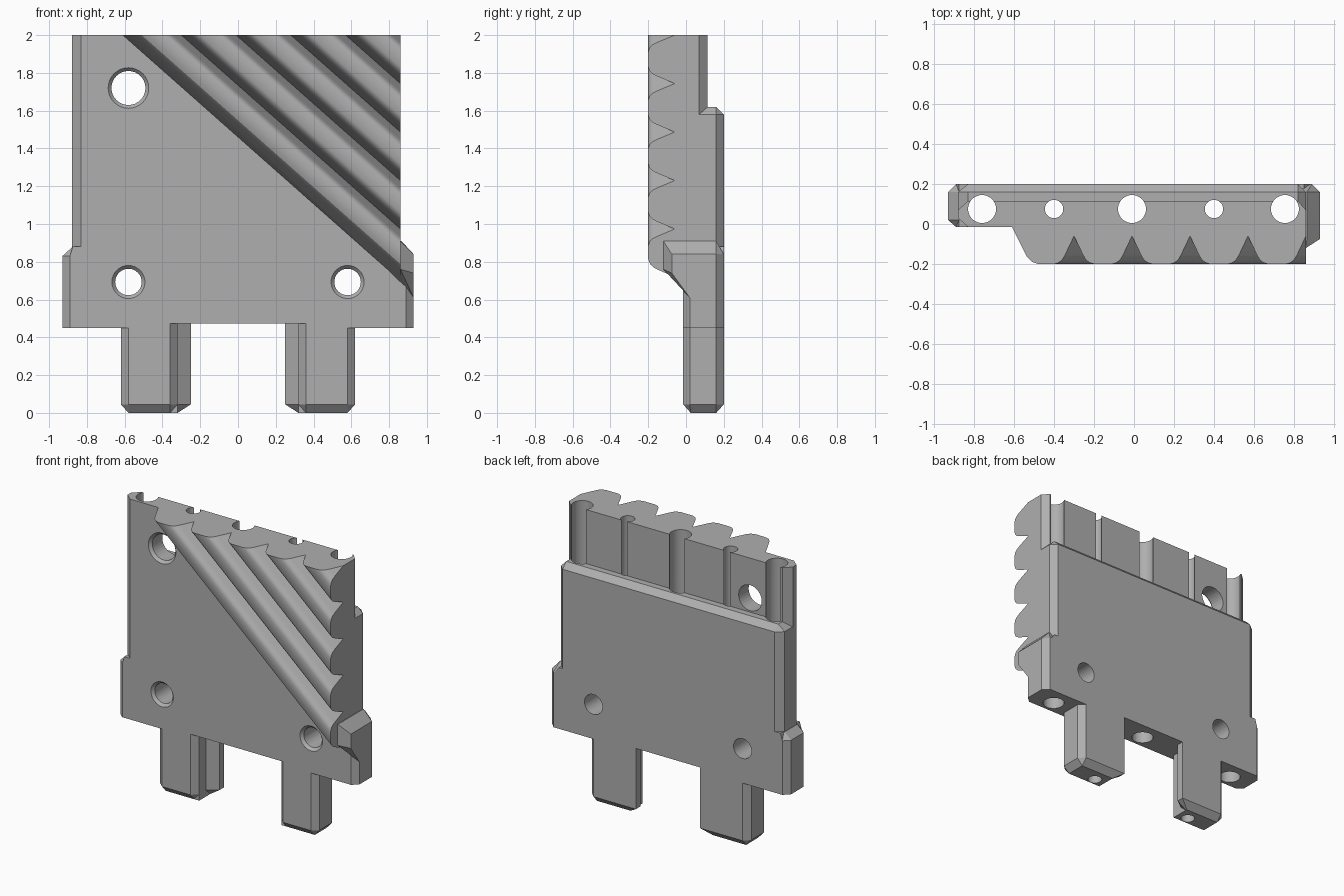
import bpy, bmesh, math
from mathutils import Vector

if "Cube" in bpy.data.objects:
    bpy.data.objects.remove(bpy.data.objects["Cube"], do_unlink=True)

grey = bpy.data.materials.new("mid_grey")
grey.use_nodes = True
colour = (0.43, 0.43, 0.43, 1)
grey.diffuse_color = colour
grey.node_tree.nodes["Principled BSDF"].inputs["Base Color"].default_value = colour


def finish(bm, name):
    bmesh.ops.remove_doubles(bm, verts=bm.verts, dist=0.0005)
    bmesh.ops.triangulate(bm, faces=bm.faces)
    bmesh.ops.recalc_face_normals(bm, faces=bm.faces)
    mesh = bpy.data.meshes.new(name)
    bm.to_mesh(mesh)
    bm.free()
    mesh.materials.append(grey)
    ob = bpy.data.objects.new(name, mesh)
    bpy.context.collection.objects.link(ob)
    return ob


def loft(name, rings):
    """Skin a stack of matching 3D outlines and close both ends."""
    bm = bmesh.new()
    loops = [[bm.verts.new(p) for p in ring] for ring in rings]
    n = len(loops[0])
    for a, b in zip(loops, loops[1:]):
        for i in range(n):
            j = (i + 1) % n
            bm.faces.new((a[i], a[j], b[j], b[i]))
    bm.faces.new(loops[0])
    bm.faces.new(loops[-1])
    return finish(bm, name)


def level(outline, z, x0=-2, x1=2, y0=-2, y1=2):
    """Outline at height z, clamped to a rectangle to form chamfers."""
    return [(min(max(x, x0), x1), min(max(y, y0), y1), z) for x, y in outline]


def drill(name, start, end, r1, r2):
    """Cutter along a line, tapering from r1 to r2."""
    start, end = Vector(start), Vector(end)
    axis = end - start
    turn = axis.to_track_quat('Z', 'Y')
    steps = [i * math.tau / 32 for i in range(32)]
    rings = [[c + turn @ Vector((r * math.cos(a), r * math.sin(a), 0)) for a in steps]
             for c, r in ((start, r1), (end, r2))]
    return loft(name, rings)


def combine(target, other, operation):
    mod = target.modifiers.new(operation.lower(), 'BOOLEAN')
    mod.operation, mod.object, mod.solver = operation, other, 'EXACT'
    bpy.context.view_layer.objects.active = target
    bpy.ops.object.modifier_apply(modifier=mod.name)
    bpy.data.objects.remove(other, do_unlink=True)


# Main plate, thick below the rear step
thick = [(-.88, .03), (-.83, -.015), (.86, -.015), (.86, .16),
         (.82, .2), (-.83, .2), (-.88, .16)]
body = loft("ribbed_jaw_plate", [level(thick, .47), level(thick, 1.58),
                                 level(thick, 1.62, -.83, .82, -.015, .16)])
parts = []

# Thin upper plate
thin = [(-.88, .03), (-.83, -.015), (.86, -.015), (.86, .07),
        (.82, .115), (-.83, .115), (-.88, .07)]
parts.append(loft("upper_plate", [level(thin, 1.4), level(thin, 2)]))

# Wider foot of the plate
foot = [(-.93, .02), (-.89, -.015), (.89, -.015), (.93, .02),
        (.93, .16), (.89, .2), (-.89, .2), (-.93, .16)]
parts.append(loft("wide_foot", [level(foot, .45), level(foot, .83),
                                level(foot, .88, -.875, .85)]))

# Side tab that rises beside the lowest rib
bm = bmesh.new()
tab = [(.8, -.12), (.86, -.12), (.93, -.075), (.93, .16), (.89, .2), (.8, .2)]
under = [(.8, -.12, .82), (.86, -.12, .76), (.93, -.075, .74), (.93, .02, .61),
         (.93, .16, .61), (.89, .2, .61), (.8, .2, .61)]
for p in under + level(tab, .84) + level(tab, .91, x1=.865, y1=.16):
    bm.verts.new(p)
hull = bmesh.ops.convex_hull(bm, input=bm.verts)
bmesh.ops.delete(bm, geom=[v for v in bm.verts if not v.link_faces], context='VERTS')
parts.append(finish(bm, "side_tab"))

# Diagonal ribs: one outline on the top edge, slid down to the right edge
SLOPE, EDGE = .885, .86
rib = [(-.64, .05), (-.61, -.015), (-.535, -.165), (-.51, -.19), (-.48, -.2)]
flank = [(.1, -.2), (.075, -.192), (.058, -.177), (.045, -.155)]
for k in range(5):
    apex = EDGE - .29 * (4 - k)
    rib += [(apex - dx, y) for dx, y in flank] + [(apex, -.06)]
    if k < 4:
        rib += [(apex + dx, y) for dx, y in reversed(flank)]
rib.append((EDGE, .05))
parts.append(loft("diagonal_ribs", [
    level(rib, 2), [(EDGE, y, 2 - (EDGE - x) * SLOPE) for x, y in rib]]))

for part in parts:
    combine(body, part, 'UNION')

# Shallow relief between the legs
gap = [(-.36, -.3), (.36, -.3), (.36, .3), (-.36, .3)]
combine(body, loft("relief", [level(gap, .4), level(gap, .472)]), 'DIFFERENCE')

# Two mirrored legs with stepped inner sides and chamfered tips
leg = [(-.62, .02), (-.58, -.015), (-.36, -.015), (-.32, .025), (-.32, .1),
       (-.25, .15), (-.25, .2), (-.58, .2), (-.62, .16)]
for side in (1, -1):
    rings = [level(leg, 0, -.58, -.32, .025, .16), level(leg, .045), level(leg, .5)]
    rings = [[(side * x, y, z) for x, y, z in ring] for ring in rings]
    combine(body, loft("leg", rings), 'UNION')

# Vertical bores
for x, r in ((-.76, .07), (-.4, .046), (-.01, .07), (.4, .046), (.755, .07)):
    combine(body, drill("bore", (x, .075, -.2), (x, .075, 2.2), r, r), 'DIFFERENCE')

# Cross holes with countersunk mouths
for x, z, r in ((-.58, 1.72, .09), (-.58, .693, .07), (.58, .693, .07)):
    combine(body, drill("cross_hole", (x, -.4, z), (x, .4, z), r, r), 'DIFFERENCE')
    combine(body, drill("countersink", (x, -.035, z), (x, .005, z), r + .036, r - .001),
            'DIFFERENCE')

# Rounded surfaces smooth, machined edges crisp
bpy.ops.object.select_all(action='DESELECT')
body.select_set(True)
bpy.context.view_layer.objects.active = body
bpy.ops.object.shade_smooth_by_angle(angle=math.radians(28))
